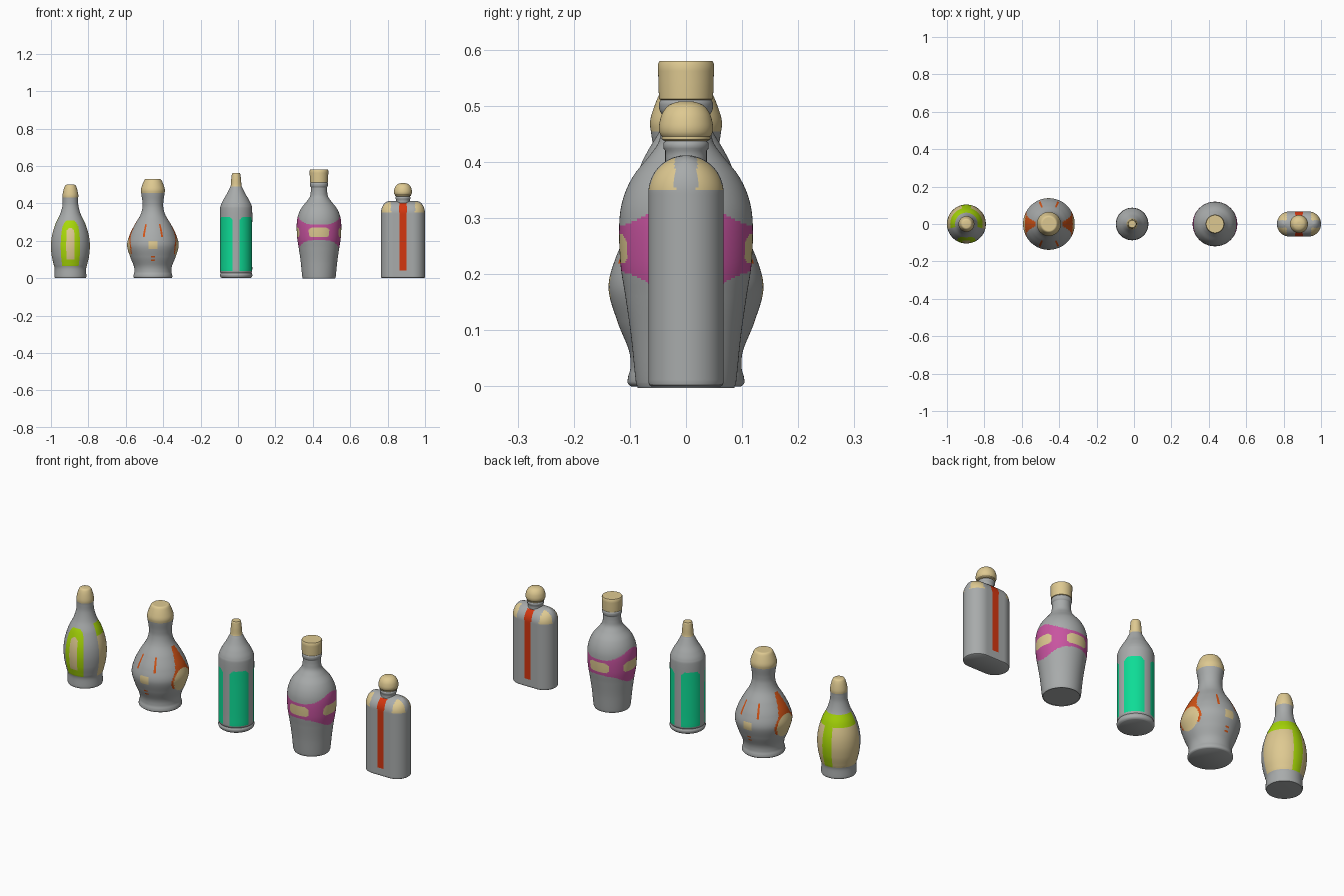
import bpy, math

if "Cube" in bpy.data.objects:
    bpy.data.objects.remove(bpy.data.objects["Cube"])

def material(name, rgb):
    m = bpy.data.materials.new(name)
    lin = [(c / 255 / 12.92) if c < 11 else ((c / 255 + 0.055) / 1.055) ** 2.4 for c in rgb]
    m.diffuse_color = (*lin, 1)
    m.use_nodes = True
    m.node_tree.nodes["Principled BSDF"].inputs["Base Color"].default_value = m.diffuse_color
    return m

GREY, BEIGE, LIME, ORANGE, GREEN, PINK, RED = range(7)
MATS = [material("grey_glass", (168, 171, 171)), material("beige", (222, 201, 145)),
        material("lime", (168, 216, 8)), material("orange", (212, 84, 22)),
        material("green", (14, 220, 150)), material("magenta", (200, 84, 160)),
        material("red", (212, 54, 16))]

def smooth_profile(pts, step=0.004):
    """Spline through the points; a repeated point makes a sharp corner."""
    out = [pts[0]]
    for i in range(len(pts) - 1):
        p1, p2 = pts[i], pts[i + 1]
        if p1 == p2:
            continue
        p0, p3 = pts[max(i - 1, 0)], pts[min(i + 2, len(pts) - 1)]
        n = max(1, math.ceil(math.dist(p1, p2) / step))
        for k in range(1, n + 1):
            t = k / n
            out.append(tuple(0.5 * (2 * b + (c - a) * t + (2 * a - 5 * b + 4 * c - d) * t * t
                                    + (3 * b - a - 3 * c + d) * t ** 3)
                             for a, b, c, d in zip(p0, p1, p2, p3)))
    return out

CIRCLE = [(math.cos(2 * math.pi * i / 144), math.sin(2 * math.pi * i / 144)) for i in range(144)]

def loft(name, cx, rings, rule, section=CIRCLE):
    """Stack scaled copies of a section; rule(x, y, z, azimuth) picks each face's colour."""
    n = len(section)
    verts = [(x * rx, y * ry, z) for rx, ry, z in rings for x, y in section]
    faces = [(r * n + i, r * n + (i + 1) % n, (r + 1) * n + (i + 1) % n, (r + 1) * n + i)
             for r in range(len(rings) - 1) for i in range(n)]
    faces += [tuple(reversed(range(n))), tuple(range(len(verts) - n, len(verts)))]
    me = bpy.data.meshes.new(name)
    me.from_pydata(verts, [], faces)
    for m in MATS:
        me.materials.append(m)
    for p in me.polygons:
        x, y, z = p.center
        p.material_index = rule(x, y, z, math.degrees(math.atan2(y, x)))
    ob = bpy.data.objects.new(name, me)
    ob.location.x = cx
    bpy.context.collection.objects.link(ob)
    bpy.ops.object.select_all(action='DESELECT')
    ob.select_set(True)
    bpy.context.view_layer.objects.active = ob
    bpy.ops.object.shade_smooth_by_angle(angle=math.radians(40))
    return ob

def lathe(name, cx, pts, rule, step=0.004):
    return loft(name, cx, [(r, r, z) for r, z in smooth_profile(pts, step)], rule)

def plain_beige(x, y, z, a):
    return BEIGE

def side_angle(a):      # degrees away from the nearest of +x / -x
    return min(abs(a), 180 - abs(a))

# Bottle 1: pear shape, framed front panel, wide panels round the back
def pear_rule(x, y, z, a):
    if z > 0.43:
        return BEIGE
    front = abs(a + 90)
    if front < 29 and 0.065 < z < 0.31 - 0.03 * (front / 29) ** 4:
        return BEIGE if front < 13 and 0.1 < z < 0.27 - 0.02 * (front / 13) ** 2 else LIME
    if a > -15 or a < -165:
        if 0.06 < z < 0.27:
            return LIME if abs(a - 90) < 14 else BEIGE
        if 0.27 <= z < 0.33:
            return LIME
    return GREY

lathe("pear_bottle", -0.896,
      [(.08, 0), (.085, .006), (.084, .05), (.09, .075), (.1, .12), (.104, .175), (.098, .23),
       (.08, .29), (.056, .34), (.043, .385), (.041, .42), (.042, .445), (.036, .475),
       (.028, .495), (.02, .5)], pear_rule)

# Bottle 2: gourd shape, oval side panels with flared marks
def gourd_rule(x, y, z, a):
    if z > 0.455:
        return BEIGE
    s = side_angle(a)
    oval = math.hypot(s / 27, (z - 0.165) / 0.058)
    if oval < 1:
        return BEIGE
    if (oval < 1.18 and z > 0.13) or (0.18 < z < 0.325 and s < 10 + (0.325 - z) * 110):
        return ORANGE
    if abs(x) < 0.021 and abs(z - 0.177) < 0.02:
        return BEIGE
    if 0.22 < z < 0.29 and abs(abs(x) - (0.05 - (z - 0.22) * 0.2)) < 0.0045:
        return ORANGE
    if abs(x) < 0.012 and 0.09 < z < 0.118 and not abs(z - 0.104) < 0.006:
        return ORANGE
    return GREY

lathe("gourd_bottle", -0.455,
      [(.098, 0), (.104, .006), (.103, .018), (.099, .035), (.102, .065), (.122, .115),
       (.138, .175), (.125, .23), (.098, .285), (.068, .335), (.056, .375), (.056, .41),
       (.062, .45), (.064, .472), (.058, .495), (.047, .522), (.04, .53), (.034, .531)], gourd_rule)

# Bottle 3: straight bottle with a tapered tip and four rounded panels
def straight_rule(x, y, z, a):
    if z > 0.492:
        return BEIGE
    u = abs((a % 90) - 45)
    top = 0.33 - 0.025 * max(0, (u - 18) / 15) ** 2
    return GREEN if u < 33 and 0.035 < z < top else GREY

lathe("straight_bottle", -0.01,
      [(.076, 0), (.084, .006), (.087, .018), (.083, .028), (.086, .038), (.086, .1), (.086, .25),
       (.086, .36), (.082, .39), (.068, .42), (.05, .45), (.035, .48), (.029, .495),
       (.026, .53), (.023, .556), (.023, .556), (.02, .562)], straight_rule)

# Bottle 4: wide shoulders, wrap-round band with four badges, cylinder cap
def shoulder_rule(x, y, z, a):
    dz = abs(z - 0.245)
    u = min(a % 90, 90 - a % 90)
    if dz < 0.026 and u < 28 - 8 * (dz / 0.026) ** 3:
        return BEIGE
    c = math.cos(math.radians(a))
    return PINK if dz < 0.042 + 0.045 * c ** 4 else GREY

lathe("shoulder_bottle", 0.433,
      [(.084, 0), (.089, .005), (.098, .09), (.108, .16), (.117, .22), (.119, .29), (.112, .335),
       (.094, .375), (.066, .41), (.049, .435), (.044, .46), (.043, .485), (.043, .485),
       (.047, .492), (.048, .505), (.044, .512)], shoulder_rule)
lathe("shoulder_bottle_cap", 0.433,
      [(.044, .51), (.044, .51), (.048, .512), (.05, .575), (.05, .575), (.047, .58)],
      plain_beige, 0.02)

# Bottle 5: flask with an arched top, stripes front and back, beige shoulder corners
K = 0.067 / 0.118
half = [(1 - K + K * math.cos(math.radians(t)), math.sin(math.radians(t)))
        for t in range(-90, 91, 5)]
straight = [((1 - K) * (1 - i / 14), 1) for i in range(1, 28)]
STADIUM = half + straight + [(-x, -y) for x, y in half] + [(-x, -y) for x, y in straight]

def flask_rule(x, y, z, a):
    if abs(x) < 0.02 and 0.04 < z < 0.4 and abs(y) > 0.01:
        return RED
    if z > 0.35 and abs(x) > 0.065 and abs(y) > 0.02:
        return BEIGE
    return GREY

flask = [(.113, .062, 0), (.117, .066, .003), (.118, .067, .008)]
flask += [(.118, .067, .008 + .337 * i / 80) for i in range(1, 81)]
for i in range(1, 22):
    t = math.radians(i * 4)
    flask.append((.118 - .045 * (1 - math.cos(t)), .067 * math.cos(t), .345 + .067 * math.sin(t)))
loft("flask_body", 0.882, flask, flask_rule, STADIUM)
lathe("flask_neck", 0.882,
      [(.037, .39), (.037, .42), (.037, .42), (.04, .424), (.04, .434), (.036, .438), (.036, .446)],
      lambda x, y, z, a: GREY, 0.01)
lathe("flask_stopper", 0.882,
      [(.036, .437), (.043, .44), (.043, .445), (.043, .445), (.047, .452), (.048, .465),
       (.043, .485), (.032, .5), (.016, .507), (.003, .508)], plain_beige)
